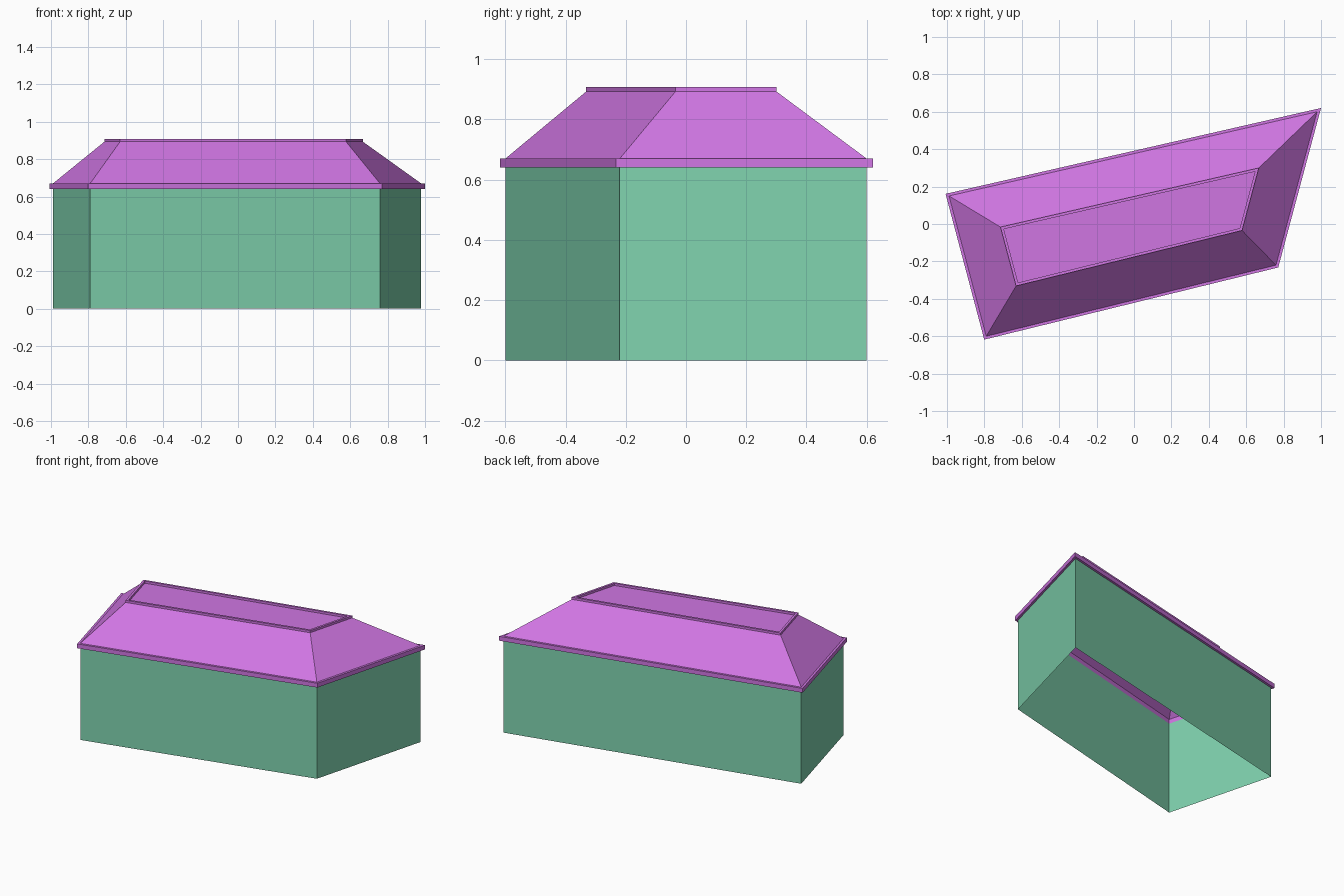
import bpy
import bmesh
from mathutils import Vector

cube = bpy.data.objects.get("Cube")
if cube:
    bpy.data.objects.remove(cube, do_unlink=True)


def make_material(name, rgb):
    mat = bpy.data.materials.new(name)
    mat.use_nodes = True
    mat.diffuse_color = (*rgb, 1)
    mat.node_tree.nodes["Principled BSDF"].inputs["Base Color"].default_value = (*rgb, 1)
    return mat


green = make_material("wall green", (0.212, 0.645, 0.423))
purple = make_material("roof purple", (0.631, 0.181, 0.768))


def offset(outline, d):
    """Move every edge of a counter-clockwise outline outward by d, with mitred corners."""
    result = []
    for i, p in enumerate(outline):
        a = (p - outline[i - 1]).normalized()
        b = (outline[(i + 1) % len(outline)] - p).normalized()
        n1, n2 = Vector((a.y, -a.x)), Vector((b.y, -b.x))
        result.append(p + (n1 + n2) * d / (1 + n1.dot(n2)))
    return result


def loft(name, rings, mat, closed=False, cap=False):
    """Join (outline, height) rings by quads; optionally close the loop or cap the last ring."""
    bm = bmesh.new()
    loops = [[bm.verts.new((p.x, p.y, z)) for p in outline] for outline, z in rings]
    pairs = list(zip(loops, loops[1:]))
    if closed:
        pairs.append((loops[-1], loops[0]))
    for low, high in pairs:
        for i in range(len(low)):
            j = (i + 1) % len(low)
            bm.faces.new((low[i], low[j], high[j], high[i]))
    if cap:
        bm.faces.new(loops[-1])
    mesh = bpy.data.meshes.new(name)
    bm.to_mesh(mesh)
    bm.free()
    mesh.materials.append(mat)
    obj = bpy.data.objects.new(name, mesh)
    bpy.context.collection.objects.link(obj)
    return obj


def band(name, inner, outer, bottom, top):
    """Solid rectangular trim running around an outline."""
    return loft(name, [(outer, bottom), (outer, top), (inner, top), (inner, bottom)],
                purple, closed=True)


# Footprint and heights
footprint = [Vector(p) for p in ((-0.989, 0.15), (-0.79, -0.6), (0.759, -0.22), (0.979, 0.6))]
trim = 0.015
eave_bottom, eave_top, roof_top, rim_top = 0.64, 0.67, 0.893, 0.908
deck = offset(footprint, eave_top - roof_top)

# Open-bottomed walls
loft("walls", [(footprint, 0), (footprint, eave_bottom)], green)

# Eave trim, sloping roof with flat deck, and raised rim around the deck
band("eave_trim", footprint, offset(footprint, trim), eave_bottom, eave_top)
loft("roof", [(footprint, eave_top), (deck, roof_top)], purple, cap=True)
band("deck_rim", offset(deck, -trim), deck, roof_top, rim_top)
